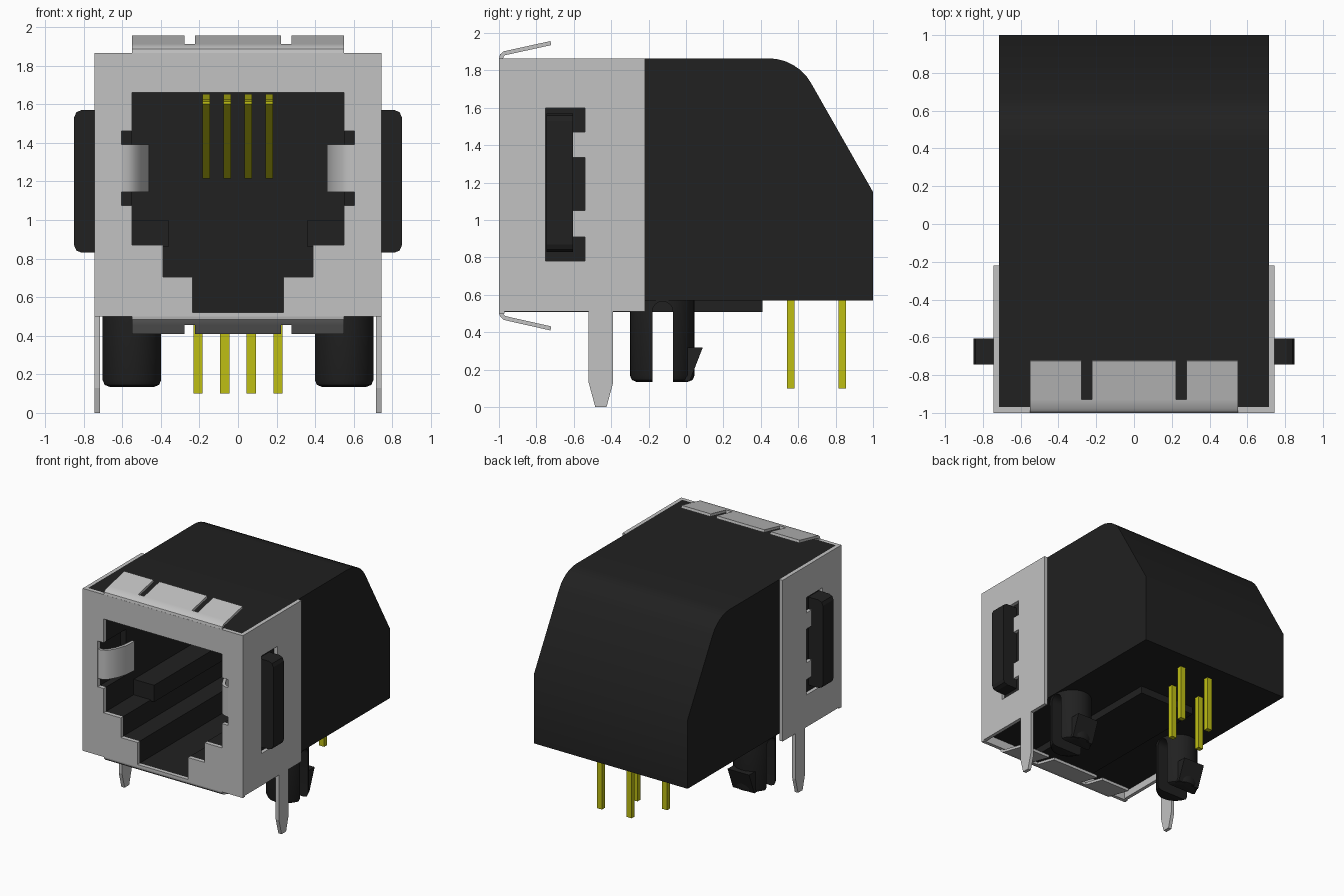
import bpy, bmesh, math
from mathutils import Matrix

cube = bpy.data.objects.get("Cube")
if cube:
    bpy.data.objects.remove(cube, do_unlink=True)


def material(name, rgb, rough=0.5):
    m = bpy.data.materials.new(name)
    m.use_nodes = True
    m.diffuse_color = (*rgb, 1)
    bsdf = m.node_tree.nodes["Principled BSDF"]
    bsdf.inputs["Base Color"].default_value = (*rgb, 1)
    bsdf.inputs["Roughness"].default_value = rough
    return m


BLACK = material("black plastic", (0.015, 0.015, 0.015))
METAL = material("grey metal", (0.54, 0.54, 0.54))
GOLD = material("yellow contact", (0.52, 0.52, 0.007))


def finish(name, bm, mat):
    bmesh.ops.recalc_face_normals(bm, faces=bm.faces[:])
    me = bpy.data.meshes.new(name)
    bm.to_mesh(me)
    bm.free()
    ob = bpy.data.objects.new(name, me)
    bpy.context.collection.objects.link(ob)
    me.materials.append(mat)
    return ob


def prism(name, outline, axis, lo, hi, mat):
    """Extrude a 2D outline along one axis."""
    place = {"X": lambda a, b: (lo, a, b),
             "Y": lambda a, b: (a, lo, b),
             "Z": lambda a, b: (a, b, lo)}[axis]
    bm = bmesh.new()
    face = bm.faces.new([bm.verts.new(place(a, b)) for a, b in outline])
    out = bmesh.ops.extrude_face_region(bm, geom=[face])
    shift = [(hi - lo) if k == axis else 0 for k in "XYZ"]
    bmesh.ops.translate(bm, vec=shift,
                        verts=[v for v in out["geom"] if isinstance(v, bmesh.types.BMVert)])
    return finish(name, bm, mat)


def box(name, x, y, z, mat):
    return prism(name, [(x[0], y[0]), (x[1], y[0]), (x[1], y[1]), (x[0], y[1])],
                 "Z", z[0], z[1], mat)


def strip(path, t):
    """Outline of a bent sheet of thickness t to one side of a path."""
    other = []
    for i, (a, b) in enumerate(path):
        p, q = path[max(i - 1, 0)], path[min(i + 1, len(path) - 1)]
        da, db = q[0] - p[0], q[1] - p[1]
        n = math.hypot(da, db)
        other.append((a - db / n * t, b + da / n * t))
    return path + other[::-1]


def activate(ob):
    bpy.ops.object.select_all(action="DESELECT")
    bpy.context.view_layer.objects.active = ob
    ob.select_set(True)


def cut(ob, *cutters):
    activate(ob)
    for c in cutters:
        mod = ob.modifiers.new("cut", "BOOLEAN")
        mod.operation, mod.solver, mod.object = "DIFFERENCE", "EXACT", c
        bpy.ops.object.modifier_apply(modifier=mod.name)


def smooth(ob, angle=35):
    activate(ob)
    bpy.ops.object.shade_smooth_by_angle(angle=math.radians(angle))


# Cutters for the stepped socket opening
half = [(0.55, 1.66), (0.55, 0.87), (0.39, 0.87), (0.39, 0.705), (0.235, 0.705), (0.235, 0.52)]
opening = half + [(-x, z) for x, z in reversed(half)]
socket = prism("socket_cutter", opening, "Y", -1.1, 0.38, BLACK)
notch = box("notch_cutter", (-0.605, 0.605), (-1.2, -0.7), (1.075, 1.46), BLACK)

# Housing with rounded rear shoulder
profile = [(-0.97, 0.57), (1, 0.57), (1, 1.15), (0.67, 1.73)]
for i in range(1, 7):
    a = math.radians(30 + 10 * i)
    profile.append((0.44 + 0.265 * math.cos(a), 1.6 + 0.265 * math.sin(a)))
profile.append((-0.97, 1.865))
housing = prism("housing", profile, "X", -0.715, 0.715, BLACK)
keel = box("keel", (-0.265, 0.265), (-0.97, 0.41), (0.508, 0.571), BLACK)
cut(housing, socket, notch)
cut(keel, socket)
smooth(housing)

# Front of the metal shield
front_shield = box("front_shield", (-0.745, 0.745), (-1, -0.97), (0.5, 1.865), METAL)
cut(front_shield, socket, notch)

# Toothed side window cutter
window = [(-0.75, 0.78), (-0.54, 0.78), (-0.54, 0.91), (-0.605, 0.91), (-0.605, 1.05),
          (-0.54, 1.05), (-0.54, 1.335), (-0.605, 1.335), (-0.605, 1.47), (-0.54, 1.47),
          (-0.54, 1.6), (-0.75, 1.6)]
side_hole = prism("window_cutter", window, "X", -0.9, 0.9, METAL)
side_outline = [(-0.99, 0.51), (-0.52, 0.51), (-0.52, 0.13), (-0.485, 0), (-0.425, 0),
                (-0.39, 0.13), (-0.39, 0.51), (-0.22, 0.51), (-0.22, 1.865), (-0.99, 1.865)]

# Peg slot cutter with arched top
arch = [(-0.18, 0.05), (-0.07, 0.05)]
for i in range(9):
    a = math.pi * i / 8
    arch.append((-0.125 + 0.055 * math.cos(a), 0.51 + 0.055 * math.sin(a)))
peg_slot = prism("slot_cutter", arch, "X", -0.9, 0.9, BLACK)


def peg(name, x):
    bm = bmesh.new()
    bmesh.ops.create_cone(bm, cap_ends=True, segments=32, radius1=0.16, radius2=0.16, depth=0.44,
                          matrix=Matrix.Translation((x, -0.127, 0.355))
                          @ Matrix.Diagonal((1, 1.08, 1, 1)))
    rim = [e for e in bm.edges if all(v.co.z < 0.2 for v in e.verts)]
    bmesh.ops.bevel(bm, geom=rim, offset=0.035, segments=2, profile=0.5, affect="EDGES")
    ob = finish(name, bm, BLACK)
    cut(ob, peg_slot)
    smooth(ob)


for s, side in ((1, "left"), (-1, "right")):
    def span(a, b):
        return sorted((s * a, s * b))

    # Shield side with its solder leg
    plate = prism(side + "_side_shield", side_outline, "X", *span(0.715, 0.745), METAL)
    cut(plate, side_hole)

    # Plastic latch block standing through the window
    latch = [(0.7, 0.83), (0.81, 0.83), (0.838, 0.842), (0.85, 0.87),
             (0.85, 1.53), (0.838, 1.558), (0.81, 1.57), (0.7, 1.57)]
    prism(side + "_latch", [(s * x, z) for x, z in latch], "Y", -0.745, -0.605, BLACK)

    # Spring tab curling into the socket
    curl = [(0.62, -1), (0.57, -0.995), (0.53, -0.97), (0.49, -0.9), (0.465, -0.82), (0.458, -0.72)]
    tab = strip(curl, -0.025)
    smooth(prism(side + "_spring_tab", [(s * x, y) for x, y in tab], "Z", 1.145, 1.39, METAL))

    # Inner guide ledge
    box(side + "_guide_ledge", span(0.36, 0.56), (-0.6, 0.39), (0.86, 1.0), BLACK)

    # Split mounting peg with barb
    peg(side + "_peg", s * 0.55)
    prism(side + "_barb", [(-0.06, 0.32), (0.09, 0.32), (0.02, 0.14), (-0.06, 0.14)],
          "X", *span(0.45, 0.65), BLACK)


# Spring flaps above and below the front: one root and three fingers each
def flap(name, root, tip, t):
    mid = [root[-1], tip]
    smooth(prism(name + "_root", strip(root, t), "X", -0.55, 0.55, METAL))
    for i, (a, b) in enumerate(((-0.55, -0.278), (-0.222, 0.222), (0.278, 0.55))):
        prism(f"{name}_finger_{i + 1}", strip(mid, t), "X", a, b, METAL)


flap("top_flap", [(-1, 1.86), (-0.995, 1.885), (-0.975, 1.902), (-0.93, 1.912)], (-0.725, 1.957), -0.022)
flap("bottom_flap", [(-1, 0.51), (-0.995, 0.485), (-0.975, 0.467), (-0.93, 0.456)], (-0.725, 0.41), 0.022)

# Solder pins in two staggered rows, and sloping contacts in the socket
for i in range(4):
    x = -0.207 + 0.138 * i
    y = 0.835 if i % 2 else 0.56
    box(f"solder_pin_{i + 1}", (x - 0.024, x + 0.024), (y - 0.02, y + 0.02), (0.1, 0.6), GOLD)
    x = -0.165 + 0.109 * i
    prism(f"contact_{i + 1}", strip([(0.37, 1.65), (-0.4, 1.62), (-0.43, 1.6), (0.2, 1.215)], 0.03),
          "X", x - 0.02, x + 0.02, GOLD)

for c in (socket, notch, side_hole, peg_slot):
    bpy.data.objects.remove(c, do_unlink=True)
